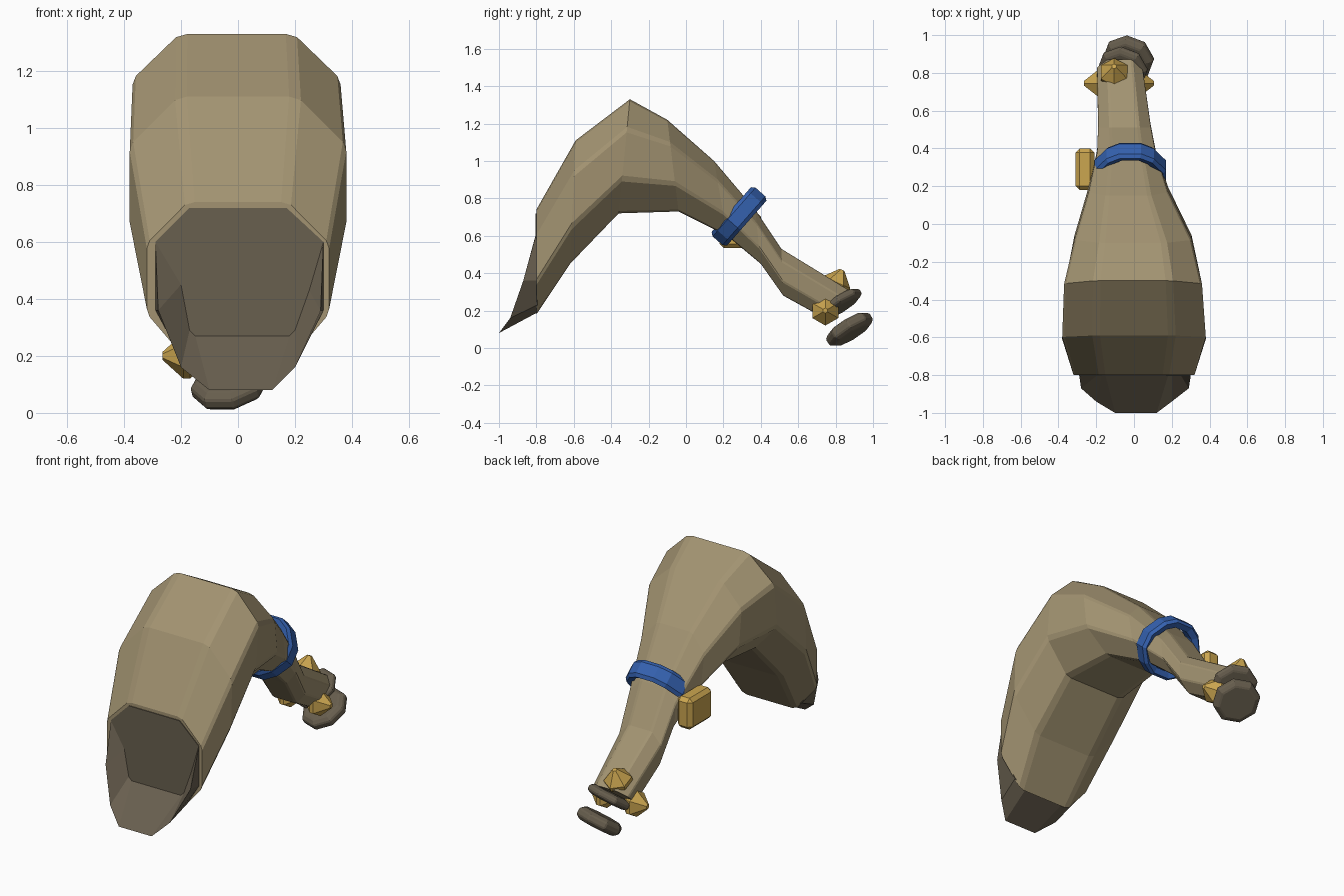
import bpy, bmesh, math
from mathutils import Vector

cube = bpy.data.objects.get("Cube")
if cube:
    bpy.data.objects.remove(cube, do_unlink=True)


def material(name, rgb):
    m = bpy.data.materials.new(name)
    m.use_nodes = True
    m.diffuse_color = (*rgb, 1)
    m.node_tree.nodes["Principled BSDF"].inputs["Base Color"].default_value = (*rgb, 1)
    return m


TAN = material("tan", (0.36, 0.29, 0.165))
BROWN = material("dark_brown", (0.14, 0.115, 0.078))
BLUE = material("blue", (0.035, 0.12, 0.43))
GOLD = material("gold", (0.60, 0.38, 0.08))


def finish(name, bm, mat, bevel=0):
    bmesh.ops.recalc_face_normals(bm, faces=bm.faces)
    mesh = bpy.data.meshes.new(name)
    bm.to_mesh(mesh)
    bm.free()
    mesh.materials.append(mat)
    ob = bpy.data.objects.new(name, mesh)
    bpy.context.collection.objects.link(ob)
    if bevel:
        mod = ob.modifiers.new("soft_edges", "BEVEL")
        mod.width = bevel
        mod.segments = 1
    return ob


def loft(name, rings, mat, caps=True, closed=False, bevel=0):
    """Skin a list of equal-length point rings."""
    bm = bmesh.new()
    loops = [[bm.verts.new(p) for p in ring] for ring in rings]
    pairs = list(zip(loops, loops[1:]))
    if closed:
        pairs.append((loops[-1], loops[0]))
    for a, b in pairs:
        for i in range(len(a)):
            j = (i + 1) % len(a)
            bm.faces.new((a[i], a[j], b[j], b[i]))
    if caps:
        bm.faces.new(loops[0])
        bm.faces.new(loops[-1])
    return finish(name, bm, mat, bevel)


def lathe(name, centre, axis, profile, sides, mat, bevel=0):
    """Revolve (distance along axis, radius) pairs."""
    turn = Vector(axis).to_track_quat("Z", "Y")
    rings = []
    for h, r in profile:
        angles = [math.tau * (i + 0.5) / sides for i in range(sides)]
        rings.append([Vector(centre) + turn @ Vector((r * math.cos(a), r * math.sin(a), h))
                      for a in angles])
    return loft(name, rings, mat, bevel=bevel)


# Eight-sided cross-section with small cut corners
octagon = [Vector(p) for p in ((0.55, 1), (1, 0.74), (1, 0.3), (0.55, 0),
                               (-0.55, 0), (-1, 0.3), (-1, 0.74), (-0.55, 1))]
section = []
for i, p in enumerate(octagon):
    section += [p.lerp(octagon[i - 1], 0.07), p.lerp(octagon[(i + 1) % 8], 0.07)]

# Body: top (y, z), bottom (y, z), centre x, half width
stations = [
    ((-0.80, 0.74), (-0.80, 0.18), 0.0, 0.32),
    ((-0.59, 1.11), (-0.62, 0.45), 0.0, 0.38),
    ((-0.30, 1.33), (-0.36, 0.72), -0.005, 0.365),
    ((-0.10, 1.22), (-0.04, 0.73), -0.005, 0.31),
    ((0.15, 1.00), (0.22, 0.60), -0.03, 0.21),
    ((0.37, 0.74), (0.40, 0.45), -0.04, 0.155),
    ((0.51, 0.53), (0.52, 0.28), -0.05, 0.14),
    ((0.87, 0.31), (0.72, 0.17), -0.075, 0.12),
]
rings = []
for top, bottom, cx, w in stations:
    t, b = Vector(top), Vector(bottom)
    rings.append([(cx + u * w, *b.lerp(t, v)) for u, v in section])
loft("body", rings, TAN)

# Scoop-shaped front lip: back edge, flared rim, inner floor edge
crown = [(-0.17, 0.72), (0.17, 0.72), (0.30, 0.60)]
back = crown + [(0.30, 0.36), (0.22, 0.23), (0.14, 0.19),
                (-0.13, 0.19), (-0.22, 0.23), (-0.29, 0.36), (-0.29, 0.60)]
inner = crown + [(0.25, 0.43), (0.20, 0.29), (0.18, 0.27),
                 (-0.15, 0.27), (-0.17, 0.29), (-0.20, 0.45), (-0.29, 0.60)]
rim = [(x, -0.803, z) for x, z in crown] + [
    (0.29, -0.87, 0.36), (0.20, -0.94, 0.16), (0.12, -1, 0.08),
    (-0.10, -1, 0.08), (-0.20, -0.94, 0.16), (-0.28, -0.87, 0.36), (-0.29, -0.803, 0.60)]
loft("front_lip", [[(x, -0.795, z) for x, z in back], rim,
                   [(x, -0.805, z) for x, z in inner]], BROWN)

# Blue strap: a hoop round the neck, square to its slope
centre = Vector((-0.02, 0.28, 0.70))
up = Vector((0, 0.66, 0.75))
along = Vector((0, 0.75, -0.66))
side = Vector((1, 0, 0))
half = [(0.05, 0.155), (0.11, 0.12), (0.165, 0.04), (0.165, -0.04), (0.11, -0.11), (0.05, -0.145)]
path = half + [(-u, v) for u, v in reversed(half)]
rings = []
for u, v in path:
    point = side * u + up * v
    out = point.normalized()
    rings.append([centre + point + out * a + along * b for a, b in
                  ((-0.025, -0.04), (0.01, -0.055), (0.025, -0.035),
                   (0.025, 0.035), (0.01, 0.055), (-0.025, 0.04))])
loft("neck_strap", rings, BLUE, caps=False, closed=True)

# Box on the right side of the neck
bm = bmesh.new()
bmesh.ops.create_cube(bm, size=1)
for v in bm.verts:
    v.co = Vector((-0.26, 0.29, 0.63)) + v.co * Vector((0.10, 0.22, 0.19))
finish("side_box", bm, GOLD, 0.022)

# Pointed knobs round the neck end
knob = [(-0.085, 0.014), (-0.012, 0.08), (0.012, 0.08), (0.085, 0.014)]
for name, pos, axis in (("left_knob", (0.02, 0.745, 0.20), (1, 0, 0)),
                        ("right_knob", (-0.18, 0.745, 0.20), (-1, 0, 0)),
                        ("top_knob", (-0.105, 0.80, 0.34), (0, 0.4, 0.9))):
    lathe(name, pos, axis, knob, 6, GOLD)

# Stacked end discs
tilt = (0.2, 0.53, -0.85)
for name, pos, r, h in (("inner_disc", (-0.06, 0.82, 0.235), 0.135, 0.028),
                        ("end_disc", (-0.03, 0.874, 0.10), 0.138, 0.038)):
    lathe(name, pos, tilt, [(-h, r * 0.8), (-h * 0.45, r), (h * 0.45, r), (h, r * 0.8)],
          8, BROWN, 0.006)
